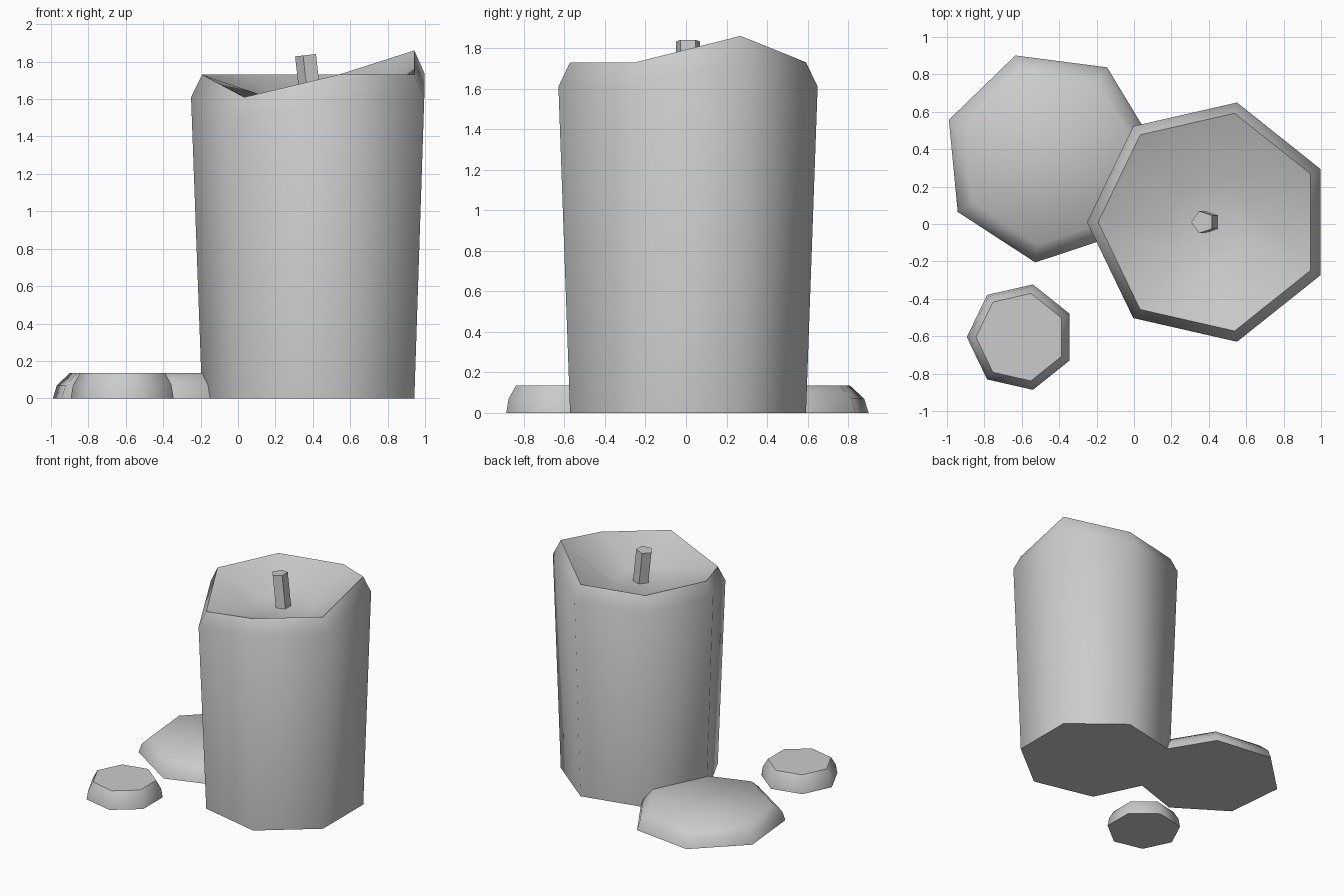
import bpy
from math import pi, cos, sin, radians
from mathutils import Matrix, Vector

if "Cube" in bpy.data.objects:
    bpy.data.objects.remove(bpy.data.objects["Cube"])


def loft(name, center, rings, sides=7, phase=pi, matrix=None):
    """Closed solid through (radius, z, {corner: z offset}) rings, capped at both ends."""
    verts, faces = [], []
    for r, z, bumps in rings:
        for k in range(sides):
            a = phase + k * 2 * pi / sides
            verts.append((r * cos(a), r * sin(a), z + bumps.get(k, 0)))
    for i in range(len(rings) - 1):
        for k in range(sides):
            a, b = i * sides + k, i * sides + (k + 1) % sides
            faces.append((a, b, b + sides, a + sides))
    faces.append(tuple(reversed(range(sides))))
    last = (len(rings) - 1) * sides
    faces.append(tuple(range(last, last + sides)))
    mesh = bpy.data.meshes.new(name)
    mesh.from_pydata(verts, [], faces)
    if matrix:
        mesh.transform(matrix)
    mesh.transform(Matrix.Translation(Vector(center)))
    mesh.shade_smooth()
    mesh.set_sharp_from_angle(angle=radians(62))
    obj = bpy.data.objects.new(name, mesh)
    bpy.context.collection.objects.link(obj)
    return obj


# Candle body: flared wall, bevelled uneven rim, melted hollow on top
uneven = {1: -0.12, 4: 0.13}
loft("candle_body", (0.405, 0.01, 0), [
    (0.597, 0, {}),
    (0.656, 1.61, uneven),
    (0.597, 1.73, uneven),
    (0.23, 1.575, {}),
])

# Wick: slightly tilted five-sided stick
loft("wick", (0.367, 0.01, 1.835), [(0.062, -0.32, {}), (0.062, 0, {})],
     sides=5, matrix=Matrix.Rotation(-0.11, 4, 'Y'))

# Wax drops on the ground: one large beside the candle, one small in front
for name, center, size, phase in [
    ("large_wax_pool", (-0.455, 0.36, 0), 0.57, radians(5.5)),
    ("small_wax_drop", (-0.605, -0.605, 0), 0.289, pi),
]:
    loft(name, center, [(size, 0, {}), (size * 0.96, 0.07, {}), (size * 0.83, 0.135, {})],
         phase=phase)
